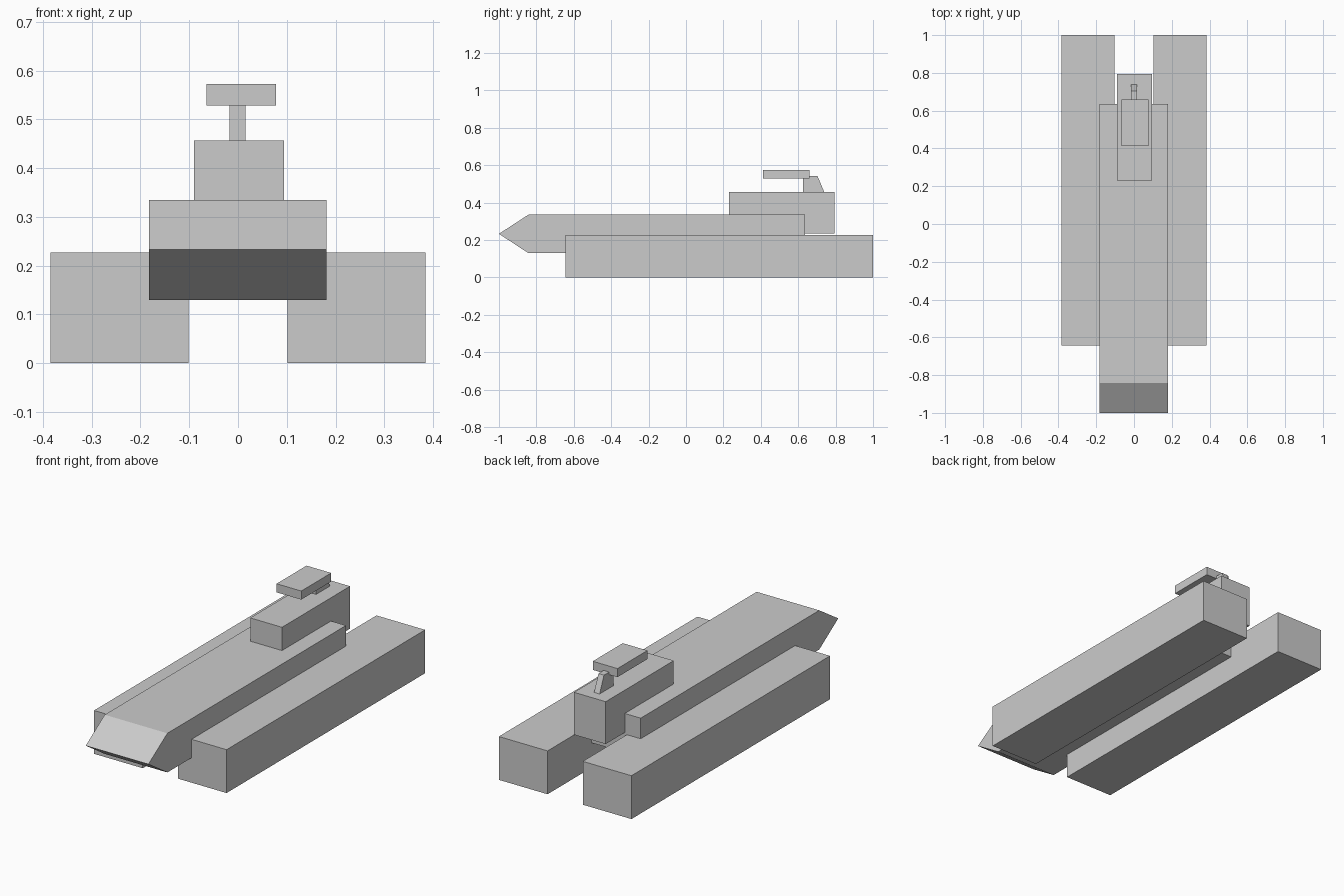
import bpy, bmesh
from mathutils import Vector

if "Cube" in bpy.data.objects:
    bpy.data.objects.remove(bpy.data.objects["Cube"])


def make_mesh(name, bm):
    bmesh.ops.recalc_face_normals(bm, faces=bm.faces)
    mesh = bpy.data.meshes.new(name)
    bm.to_mesh(mesh)
    bm.free()
    obj = bpy.data.objects.new(name, mesh)
    bpy.context.collection.objects.link(obj)
    return obj


def box(name, lo, hi):
    """Axis-aligned box between two corners."""
    lo, hi = Vector(lo), Vector(hi)
    bm = bmesh.new()
    bmesh.ops.create_cube(bm, size=1)
    bmesh.ops.scale(bm, vec=hi - lo, verts=bm.verts)
    bmesh.ops.translate(bm, vec=(lo + hi) / 2, verts=bm.verts)
    return make_mesh(name, bm)


def side_profile(name, points, x0, x1):
    """Extrude a (y, z) side outline from x0 to x1."""
    bm = bmesh.new()
    face = bm.faces.new([bm.verts.new((x0, y, z)) for y, z in points])
    new = bmesh.ops.extrude_face_region(bm, geom=[face])["geom"]
    moved = [g for g in new if isinstance(g, bmesh.types.BMVert)]
    bmesh.ops.translate(bm, vec=(x1 - x0, 0, 0), verts=moved)
    return make_mesh(name, bm)


# Side pontoons
for side, label in ((-1, "left"), (1, "right")):
    xs = sorted((side * 0.102, side * 0.384))
    box(label + "_pontoon", (xs[0], -0.643, 0), (xs[1], 1.0, 0.227))

# Central hull with wedge nose
side_profile("hull", [(-1.0, 0.233), (-0.843, 0.335), (0.635, 0.335),
                      (0.635, 0.13), (-0.843, 0.13)], -0.182, 0.181)

# Rear cabin
box("cabin", (-0.09, 0.23, 0.235), (0.094, 0.793, 0.457))

# Mast with sloping back, and the top plate it carries
side_profile("mast", [(0.625, 0.45), (0.742, 0.45), (0.703, 0.542),
                      (0.625, 0.542)], -0.017, 0.015)
box("top_plate", (-0.065, 0.412, 0.528), (0.078, 0.66, 0.573))
